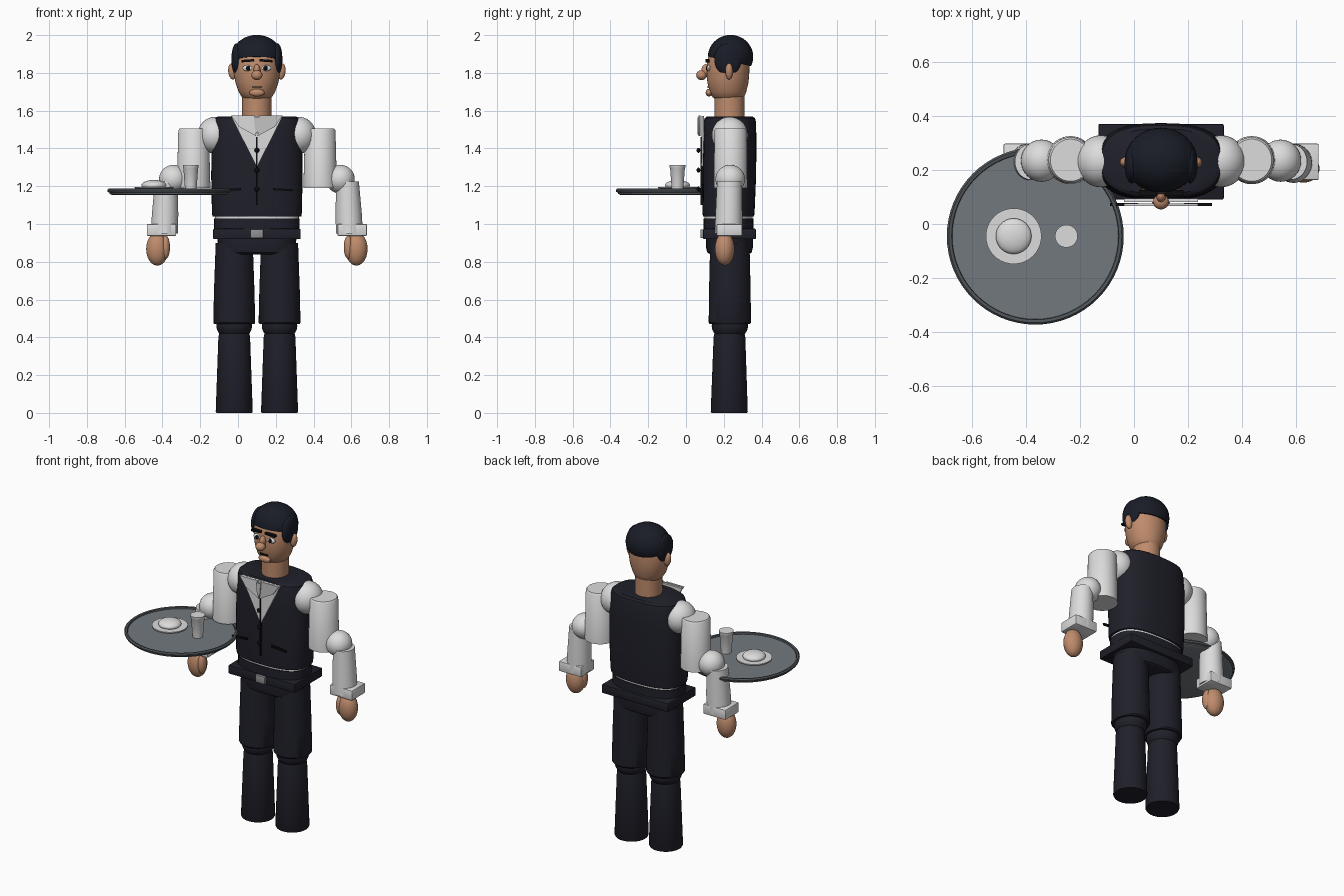
import bpy, bmesh, math
from mathutils import Vector, Matrix

if "Cube" in bpy.data.objects:
    bpy.data.objects.remove(bpy.data.objects["Cube"])

CX, CY = 0.10, 0.232   # body axis


def mat(name, r, g, b):
    m = bpy.data.materials.new(name)
    m.diffuse_color = (r, g, b, 1)
    m.use_nodes = True
    m.node_tree.nodes["Principled BSDF"].inputs["Base Color"].default_value = m.diffuse_color
    return m


NAVY = mat("navy cloth", .014, .014, .023)
HAIR = mat("dark hair", .010, .012, .020)
SKIN = mat("skin", .52, .26, .15)
WHITE = mat("white", .72, .72, .72)
COLLAR = mat("collar grey", .55, .55, .55)
STEEL = mat("tray grey", .17, .19, .21)
RIM = mat("tray rim grey", .08, .09, .10)
BUCKLE = mat("buckle grey", .28, .28, .29)
BLACK = mat("black", .004, .004, .005)


def finish(name, bm, m, angle=35):
    bmesh.ops.recalc_face_normals(bm, faces=bm.faces)
    me = bpy.data.meshes.new(name)
    bm.to_mesh(me)
    bm.free()
    me.materials.append(m)
    ob = bpy.data.objects.new(name, me)
    bpy.context.collection.objects.link(ob)
    bpy.ops.object.select_all(action='DESELECT')
    ob.select_set(True)
    bpy.context.view_layer.objects.active = ob
    bpy.ops.object.shade_smooth_by_angle(angle=math.radians(angle))
    return ob


def ball(name, c, r, m, cut=None, tilt=0):
    """Ellipsoid; cut = (point, normal) keeps the side the normal points to."""
    bm = bmesh.new()
    bmesh.ops.create_uvsphere(bm, u_segments=32, v_segments=20, radius=1)
    M = Matrix.Translation(c) @ Matrix.Rotation(tilt, 4, 'Y') @ Matrix.Diagonal((*r, 1))
    bm.transform(M)
    if cut:
        res = bmesh.ops.bisect_plane(bm, geom=bm.verts[:] + bm.edges[:] + bm.faces[:],
                                     plane_co=cut[0], plane_no=cut[1], clear_inner=True)
        edges = [e for e in res['geom_cut'] if isinstance(e, bmesh.types.BMEdge)]
        bmesh.ops.holes_fill(bm, edges=edges)
    return finish(name, bm, m)


def box(name, lo, hi, m, bevel=0.0, tilt=0):
    lo, hi = Vector(lo), Vector(hi)
    bm = bmesh.new()
    bmesh.ops.create_cube(bm, size=1)
    bm.transform(Matrix.Translation((lo + hi) / 2) @ Matrix.Rotation(tilt, 4, 'Y')
                 @ Matrix.Diagonal((*(hi - lo), 1)))
    if bevel:
        bmesh.ops.bevel(bm, geom=bm.edges[:], offset=bevel, segments=2, affect='EDGES', profile=.5)
    return finish(name, bm, m)


def loft(name, rings, m, power=2.0, n=40):
    """Rings of (x, y, z, rx, ry) joined into a capped solid."""
    bm = bmesh.new()
    loops = []
    for x, y, z, rx, ry in rings:
        loop = []
        for i in range(n):
            a = 2 * math.pi * i / n
            c, s = math.cos(a), math.sin(a)
            loop.append(bm.verts.new((x + rx * math.copysign(abs(c) ** (2 / power), c),
                                      y + ry * math.copysign(abs(s) ** (2 / power), s), z)))
        loops.append(loop)
    for a, b in zip(loops, loops[1:]):
        for i in range(n):
            bm.faces.new((a[i], a[(i + 1) % n], b[(i + 1) % n], b[i]))
    bm.faces.new(loops[0])
    bm.faces.new(loops[-1])
    return finish(name, bm, m)


def plate(name, pts, y0, y1, m):
    """Flat front-facing polygon in x (from the body axis) and z."""
    bm = bmesh.new()
    f = bm.faces.new([bm.verts.new((CX + x, y0, z)) for x, z in pts])
    ext = bmesh.ops.extrude_face_region(bm, geom=[f])
    bmesh.ops.translate(bm, vec=(0, y1 - y0, 0),
                        verts=[v for v in ext['geom'] if isinstance(v, bmesh.types.BMVert)])
    return finish(name, bm, m)


# Torso, waist and hips
loft("vest", [(CX, .225, 1.04, .235, .135), (CX, .225, 1.06, .238, .138), (CX, .23, 1.25, .242, .141),
              (CX, CY, 1.42, .240, .141), (CX, CY, 1.54, .228, .139), (CX, CY, 1.56, .222, .133),
              (CX, CY, 1.57, .205, .12)], NAVY, 2.6)
loft("shirt_hem", [(CX, .225, 1.02, .222, .127), (CX, .225, 1.045, .222, .127)], WHITE, 2.6)
loft("waistband", [(CX, .225, .965, .226, .132), (CX, .225, 1.028, .226, .132)], NAVY, 2.6)
box("belt", (-.132, .09, .92), (.332, .37, .975), NAVY, .006)
box("buckle", (.066, .076, .925), (.134, .10, .972), BUCKLE, .004)
loft("hips", [(CX, .23, .838, .17, .10), (CX, .23, .85, .193, .118), (CX, .23, .88, .205, .125),
              (CX, .23, .93, .21, .125)], NAVY, 2.6)

# Shirt front, collar and vest details
plate("shirt_front", [(-.137, 1.572), (.137, 1.572), (0, 1.30)], .082, .094, WHITE)
for s in (-1, 1):
    plate("collar_leaf", [(s * .137, 1.575), (s * .012, 1.575), (s * .004, 1.465), (s * .095, 1.515)],
          .067, .076, COLLAR if s > 0 else WHITE)
    box("pocket_line", (CX + s * .137 - .052, .066, 1.176), (CX + s * .137 + .052, .078, 1.187),
        BLACK, tilt=s * .06)
plate("tie_knot", [(-.016, 1.565), (.016, 1.565), (.010, 1.50), (0, 1.475), (-.010, 1.50)],
      .060, .068, COLLAR)
box("placket", (CX - .004, .076, 1.10), (CX + .004, .095, 1.46), BLACK)
for z in (1.39, 1.285, 1.185):
    ball("button", (CX, .066, z), (.013, .010, .013), BLACK)

# Neck and head
loft("neck", [(CX, .23, 1.54, .078, .080), (CX, .23, 1.70, .078, .080)], SKIN)
loft("jaw_and_head", [(CX, .225, 1.662, .065, .070), (CX, .224, 1.672, .080, .084),
                      (CX, .222, 1.70, .097, .097), (CX, .222, 1.75, .114, .109),
                      (CX, .222, 1.80, .122, .113), (CX, .224, 1.86, .121, .112),
                      (CX, .228, 1.92, .105, .100), (CX, .23, 1.96, .07, .07)], SKIN)
ball("hair_cap", (CX, .236, 1.885), (.133, .120, .116), HAIR,
     ((CX, .12, 1.885), Vector((0, .22, 1)).normalized()))
ball("nose_tip", (CX, .082, 1.788), (.029, .028, .026), SKIN)
ball("nose_bridge", (CX, .105, 1.812), (.018, .024, .034), SKIN)
ball("lower_lip", (CX, .122, 1.695), (.040, .018, .020), SKIN)
box("mouth", (CX - .026, .112, 1.722), (CX + .026, .122, 1.729), BLACK)
for s in (-1, 1):
    ball("ear", (CX + s * .130, .228, 1.808), (.022, .020, .043), SKIN, tilt=s * .1)
    ball("hair_side", (CX + s * .108, .222, 1.872), (.027, .072, .085), HAIR)
    ball("eye_white", (CX + s * .048, .120, 1.825), (.028, .010, .016), WHITE)
    ball("pupil", (CX + s * .046, .112, 1.825), (.011, .007, .013), BLACK)
    box("eyebrow", (CX + s * .048 - .034, .103, 1.858), (CX + s * .048 + .034, .125, 1.871),
        BLACK, tilt=s * .07)

# Arms
for s in (-1, 1):
    def X(d):
        return CX + s * d
    ball("shoulder", (X(.222), CY, 1.47), (.092, .096, .097), WHITE)
    loft("upper_arm", [(X(.335), .236, 1.19, .089, .089), (X(.335), .236, 1.495, .081, .085),
                       (X(.335), .236, 1.505, .074, .078)], WHITE)
    ball("elbow", (X(.442), .234, 1.237), (.076, .078, .076), WHITE)
    loft("forearm", [(X(.490), .225, .95, .071, .073), (X(.486), .227, 1.05, .070, .071),
                     (X(.480), .230, 1.225, .060, .066)], WHITE)
    box("cuff", (X(.505) - .078, .162, .937), (X(.505) + .078, .297, 1.0), WHITE, .006)
    ball("hand", (X(.527), .205, .868), (.059, .052, .088), SKIN)
    ball("thumb", (X(.484), .19, .877), (.024, .030, .062), SKIN)

# Legs
for s in (-1, 1):
    x = CX + s * .120
    loft("thigh", [(x, CY, .470, .106, .106), (x, CY, .478, .111, .112), (x, CY, .65, .107, .110),
                   (x, CY, .90, .098, .104)], NAVY)
    ball("knee", (x, CY, .46), (.094, .096, .075), NAVY)
    loft("shin", [(x, .229, 0, .094, .094), (x, .229, .008, .098, .098), (x, .23, .40, .084, .084),
                  (x, .23, .42, .080, .080)], NAVY)

# Tray with rim, plate, bun and glass
TX, TY = -.365, -.045
loft("tray", [(TX, TY, 1.153, .300, .300), (TX, TY, 1.160, .315, .315), (TX, TY, 1.176, .318, .318)],
     STEEL, n=64)
bm = bmesh.new()
N = 64
profile = [(.306, 1.172), (.309, 1.185), (.320, 1.187), (.327, 1.180), (.325, 1.170), (.315, 1.165)]
rim = [[bm.verts.new((TX + r * math.cos(2 * math.pi * i / N), TY + r * math.sin(2 * math.pi * i / N), z))
        for r, z in profile] for i in range(N)]
for i in range(N):
    a, b = rim[i], rim[(i + 1) % N]
    for j in range(len(profile)):
        k = (j + 1) % len(profile)
        bm.faces.new((a[j], a[k], b[k], b[j]))
finish("tray_rim", bm, RIM)
loft("saucer", [(-.445, TY, 1.176, .060, .060), (-.445, TY, 1.190, .103, .103),
                (-.445, TY, 1.197, .103, .103)], WHITE)
ball("bun", (-.445, TY, 1.205), (.066, .066, .028), WHITE)
loft("glass", [(-.25, TY, 1.176, .030, .030), (-.25, TY, 1.295, .039, .039),
               (-.25, TY, 1.300, .042, .042), (-.25, TY, 1.313, .042, .042)], WHITE)
